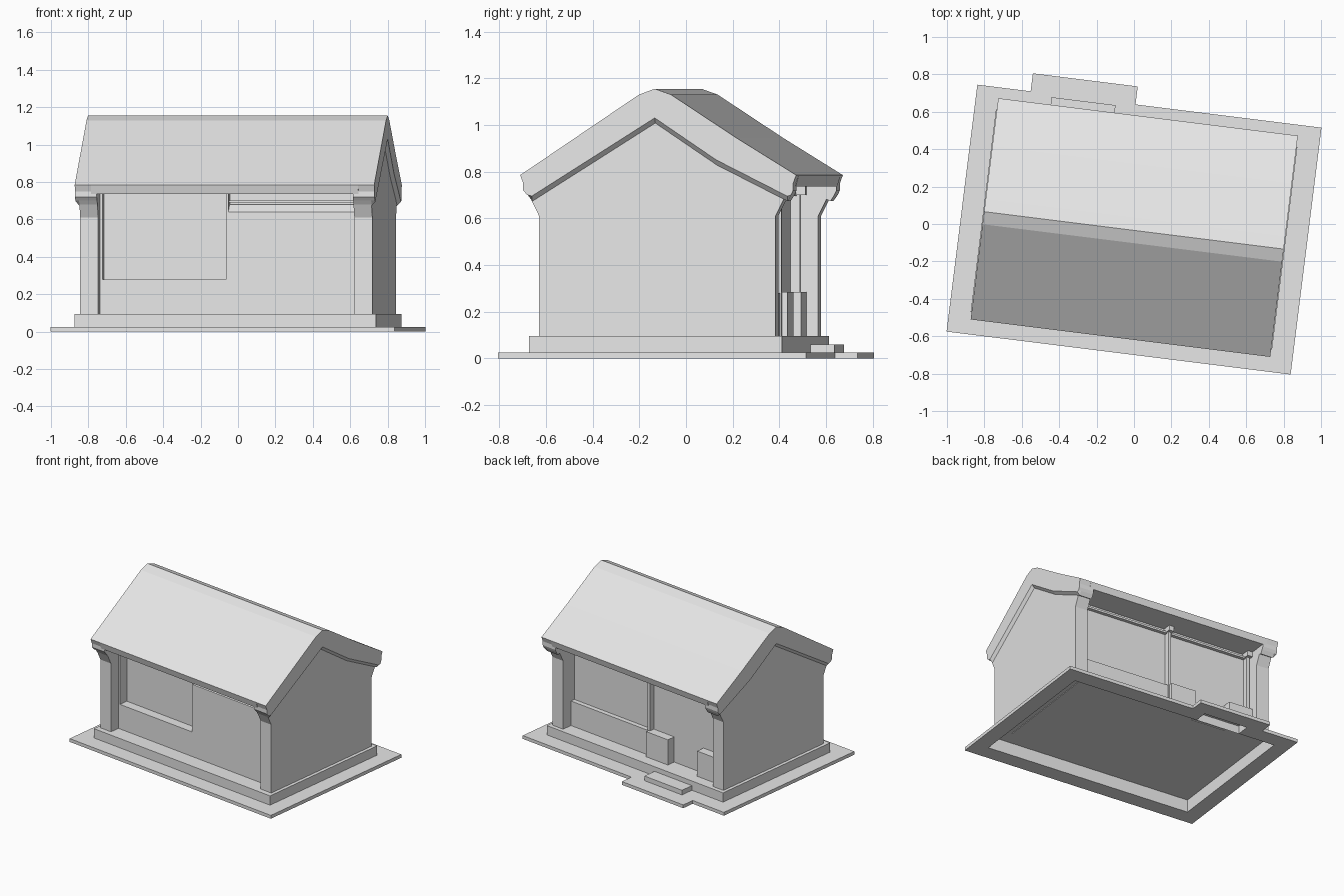
import bpy, bmesh, math
from mathutils import Matrix

if "Cube" in bpy.data.objects:
    bpy.data.objects.remove(bpy.data.objects["Cube"], do_unlink=True)

# Single plain grey for the whole building
grey = bpy.data.materials.new("plain_grey")
grey.use_nodes = True
grey.diffuse_color = (0.8, 0.8, 0.8, 1)
grey.node_tree.nodes["Principled BSDF"].inputs["Base Color"].default_value = (0.8, 0.8, 0.8, 1)

# The building sits slightly turned on its plot
PLACE = Matrix.Translation((0, -0.03, 0)) @ Matrix.Rotation(math.radians(-7.12), 4, "Z")


def finish(name, bm):
    bmesh.ops.recalc_face_normals(bm, faces=bm.faces)
    mesh = bpy.data.meshes.new(name)
    bm.to_mesh(mesh)
    bm.free()
    mesh.materials.append(grey)
    obj = bpy.data.objects.new(name, mesh)
    obj.matrix_world = PLACE
    bpy.context.collection.objects.link(obj)
    return obj


def prism(name, x0, x1, profile, profile_end=None):
    """Extrude a (y, z) profile along x, optionally ending in another one."""
    bm = bmesh.new()
    a = [bm.verts.new((x0, y, z)) for y, z in profile]
    b = [bm.verts.new((x1, y, z)) for y, z in profile_end or profile]
    bm.faces.new(a)
    bm.faces.new(b)
    n = len(a)
    for i in range(n):
        j = (i + 1) % n
        bm.faces.new((a[i], a[j], b[j], b[i]))
    return finish(name, bm)


def box(name, x0, x1, y0, y1, z0, z1, hollow=False):
    obj = prism(name, x0, x1, [(y0, z0), (y1, z0), (y1, z1), (y0, z1)])
    if hollow:  # leave the underside open
        bm = bmesh.new()
        bm.from_mesh(obj.data)
        under = [f for f in bm.faces if f.normal.z < -0.9]
        bmesh.ops.delete(bm, geom=under, context="FACES_ONLY")
        bm.to_mesh(obj.data)
        bm.free()
    return obj


# Paving ring around the base, with a landing at the back
W, D, BW, BD = 0.927, 0.665, 0.812, 0.546
PAVE = 0.025
box("paving_front", -W, W, -D, -BD, 0, PAVE)
for side, s in (("left", 1), ("right", -1)):
    box("paving_" + side, *sorted((s * BW, s * W)), -BD, BD, 0, PAVE)
box("paving_back_left", -0.18, W, BD, D, 0, PAVE)
box("paving_back_right", -W, -0.525, BD, D, 0, PAVE)
box("paving_back_edge", -0.525, -0.18, 0.648, D, 0, PAVE)
box("landing", -0.64, -0.075, D, 0.762, 0, PAVE)

# Plinth and door step
box("plinth", -BW, BW, -BD, BD, 0, 0.095, hollow=True)
box("door_step", -0.525, -0.18, BD, 0.648, 0, 0.06, hollow=True)

# Roof outline from front eave over the ridge to the back eave
slope = [(-0.585, 0.785), (-0.072, 1.13), (-0.004, 1.155), (0.066, 1.13),
         (0.348, 0.945), (0.607, 0.785)]
prism("roof", -0.72, 0.72, [(-0.572, 0.737)] + slope + [(0.594, 0.737)])

# Gable ends: walls with flared kneelers, and bargeboards with a splayed lower edge
wall = [(-0.506, 0.095), (-0.506, 0.61), (-0.54, 0.68), (-0.54, 0.76), (-0.004, 1.1),
        (0.555, 0.76), (0.55, 0.68), (0.515, 0.61), (0.515, 0.095)]
front_curl = [(-0.535, 0.695), (-0.555, 0.70), (-0.572, 0.72), (-0.572, 0.75)]
back_curl = [(0.594, 0.75), (0.594, 0.72), (0.585, 0.70), (0.568, 0.695)]
lower = [(0.262, 0.85), (-0.004, 1.03)]
board = front_curl + slope + back_curl + lower
splay = [(y, z - 0.022) if (y, z) in lower + [front_curl[0], back_curl[-1]] else (y, z)
         for y, z in board]
for side, s in (("left", 1), ("right", -1)):
    prism("gable_wall_" + side, s * 0.69, s * 0.787, wall)
    prism("bargeboard_" + side, s * 0.807, s * 0.787, board, splay)
    prism("roof_end_" + side, s * 0.787, s * 0.69, splay)

# Recessed body between the gable ends
IN = 0.695
box("window_wall", -IN, IN, -0.36, 0.40, 0.09, 0.745)

# Front: low wall under the window, tall wall with a sloped top, slim posts
box("front_sill_wall", -IN, 0, -0.43, -0.35, 0.09, 0.28)
prism("front_wall", 0, IN, [(-0.43, 0.09), (-0.43, 0.64), (-0.38, 0.68),
                            (-0.35, 0.68), (-0.35, 0.09)])
box("front_rail", 0, IN, -0.40, -0.35, 0.69, 0.70)
for name, x in (("outer", -0.69), ("inner", -0.012)):
    box("front_post_" + name, x, x + 0.014, -0.43, -0.35, 0.28, 0.74)

# Back: low wall, two blocks flanking the doorway, posts with caps
box("back_sill_wall", -0.03, IN, 0.39, 0.435, 0.09, 0.28)
box("door_block_left", -0.23, -0.03, 0.39, 0.465, 0.09, 0.285)
box("door_block_right", -IN, -0.5, 0.39, 0.465, 0.09, 0.285)
box("back_rail", -IN, IN, 0.39, 0.425, 0.695, 0.71)
for name, x in (("left", -0.03), ("right", -0.67)):
    box("back_post_" + name, x - 0.012, x + 0.012, 0.39, 0.44, 0.09, 0.74)
    box("back_post_cap_" + name, x - 0.02, x + 0.02, 0.39, 0.465, 0.70, 0.745)
